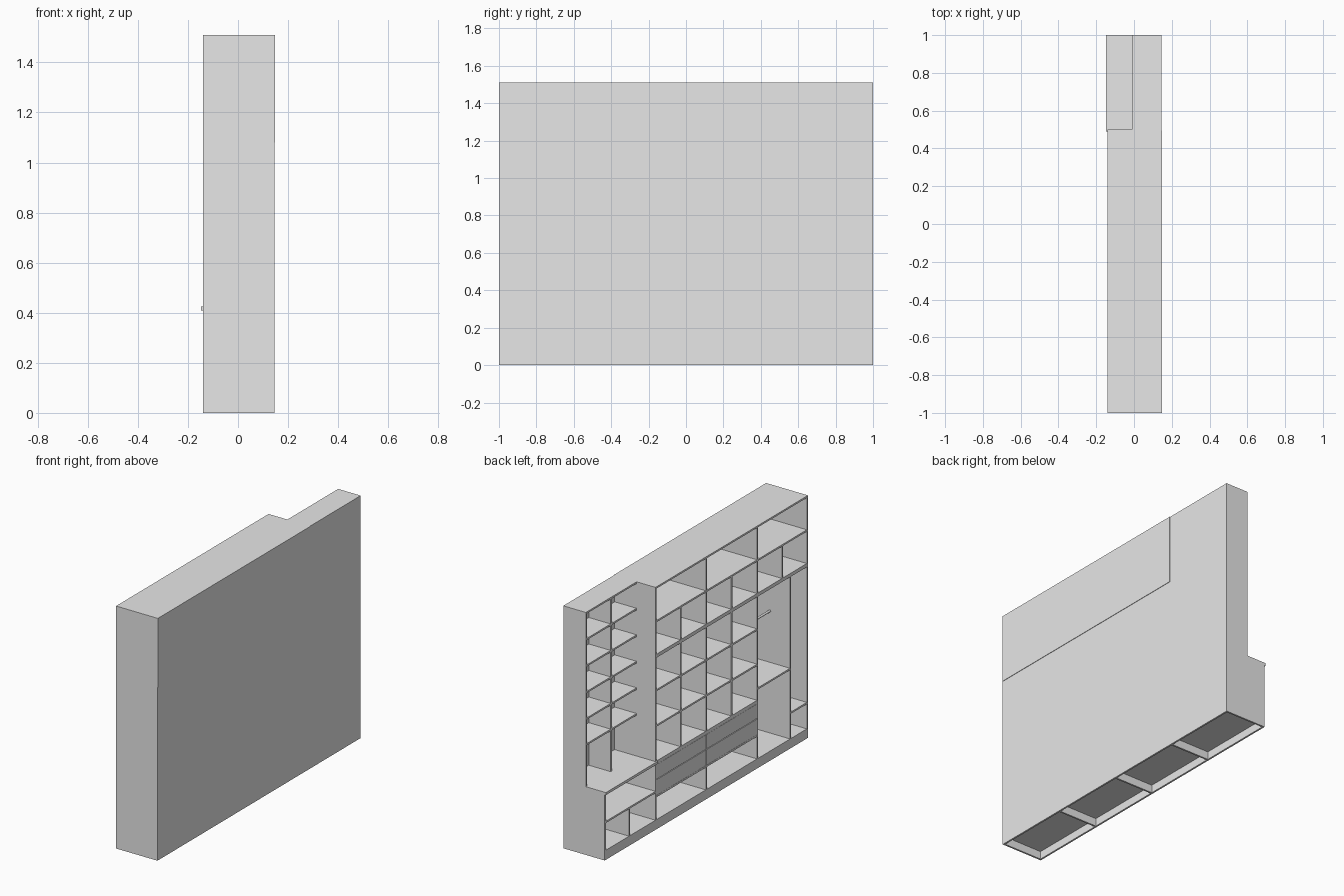
import bpy

cube = bpy.data.objects.get("Cube")
if cube:
    bpy.data.objects.remove(cube, do_unlink=True)

grey = bpy.data.materials.new("pale_grey")
grey.use_nodes = True
grey.diffuse_color = (0.8, 0.8, 0.8, 1)
grey.node_tree.nodes["Principled BSDF"].inputs["Base Color"].default_value = (0.8, 0.8, 0.8, 1)

T = 0.011                                  # board thickness
FRONT, SHALLOW, BACK = -0.14, -0.01, 0.145
TOP, FLOOR, COUNTER, UPPER = 1.51, 0.06, 0.425, 1.09
MID = 1.30
STEP = 0.495                               # where the shallow bookcase begins


def box(name, x, y, z):
    bpy.ops.mesh.primitive_cube_add(size=1)
    ob = bpy.context.object
    ob.name = name
    ob.location = [(a + b) / 2 for a, b in (x, y, z)]
    ob.scale = [b - a for a, b in (x, y, z)]
    bpy.ops.object.transform_apply(location=True, rotation=False, scale=True)
    ob.data.materials.append(grey)
    return ob


def shelf(name, y0, y1, top, t=T, front=FRONT):
    return box(name, (front, BACK), (y0, y1), (top - t, top))


def upright(name, y, z0, z1, front=FRONT, t=T):
    return box(name, (front, BACK), (y - t / 2, y + t / 2), (z0, z1))


# Plinth frame, open underneath
box("plinth_front", (FRONT, FRONT + T), (-1, 1), (0, FLOOR - T))
box("plinth_back", (BACK - T, BACK), (-1, 1), (0, FLOOR - T))
for y in (-1 + T / 2, -0.5, 0, 0.5, 1 - T / 2):
    upright("plinth_rib", y, 0, FLOOR - T, t=T)
shelf("floor_board", -1, 1, FLOOR)

# Back panels
box("back_panel_lower", (BACK - 0.004, BACK), (-1, STEP), (FLOOR, 1.08))
box("back_panel_upper", (BACK - 0.004, BACK + 0.003), (-1, STEP), (1.08, TOP))
box("back_panel_shallow", (BACK - 0.004, BACK), (STEP, 1), (FLOOR, TOP))

# Tall side panels and main dividers
upright("end_panel", -1 + T / 2, 0, TOP)
upright("step_panel", STEP, FLOOR, TOP)
for y in (0, -0.505):
    upright("main_divider", y, COUNTER, TOP)
upright("wardrobe_side", -0.505, FLOOR, COUNTER)
upright("niche_divider", 0, FLOOR, 0.21)

# Deep bookcase: top, long shelves and small dividers
shelf("top_board", -1, STEP + T / 2, TOP)
shelf("upper_shelf", -1, STEP, MID)
shelf("middle_double_shelf", -1, STEP, UPPER, 2 * T)
for y in (0.25, -0.25, -0.75):
    upright("upper_small_divider", y, UPPER, MID - T)
for y in (0.25, -0.25):
    upright("book_divider", y, COUNTER, UPPER - 2 * T)
for z in (0.87, 0.65):
    shelf("book_shelf", -0.505, STEP, z)

# Counter, with a lip over the left cabinet
shelf("counter_deep", -0.505, STEP, COUNTER, 2 * T)
shelf("counter_lip", STEP - T / 2, 1, COUNTER, 0.016, -0.148)

# Drawers over open niches
shelf("drawer_base", -0.505, STEP, 0.21)
for y0, y1 in ((0.002, STEP - T / 2), (-0.5, -0.002)):
    for z0, z1 in ((0.211, 0.308), (0.312, 0.402)):
        box("drawer_front", (FRONT, FRONT + T), (y0, y1), (z0, z1))

# Left low cabinet
upright("cabinet_side", 1 - T / 2, 0, COUNTER - 0.016)
shelf("cabinet_shelf", STEP, 1, 0.24)
upright("cabinet_divider", 0.755, FLOOR, 0.24 - T)

# Shallow bookcase on the left counter
upright("shallow_side", 1 - T / 2, COUNTER, TOP, SHALLOW)
upright("shallow_divider", 0.75, COUNTER, TOP, SHALLOW)
for z in (TOP, 1.345, 1.18, 1.015, 0.85, 0.69):
    shelf("shallow_shelf", STEP, 1, z, front=SHALLOW)

# Wardrobe with hanging rail, and the narrow end bay
upright("wardrobe_divider", -0.83, FLOOR, UPPER - 2 * T)
shelf("wardrobe_shelf", -0.83, -0.505, 0.50)
shelf("narrow_shelf", -1, -0.83, 0.225)
bpy.ops.mesh.primitive_cylinder_add(vertices=16, radius=0.007, depth=0.325,
                                    location=(0, -0.6675, 0.82), rotation=(1.5708, 0, 0))
rail = bpy.context.object
rail.name = "hanging_rail"
rail.data.materials.append(grey)
bpy.ops.object.shade_smooth_by_angle()
